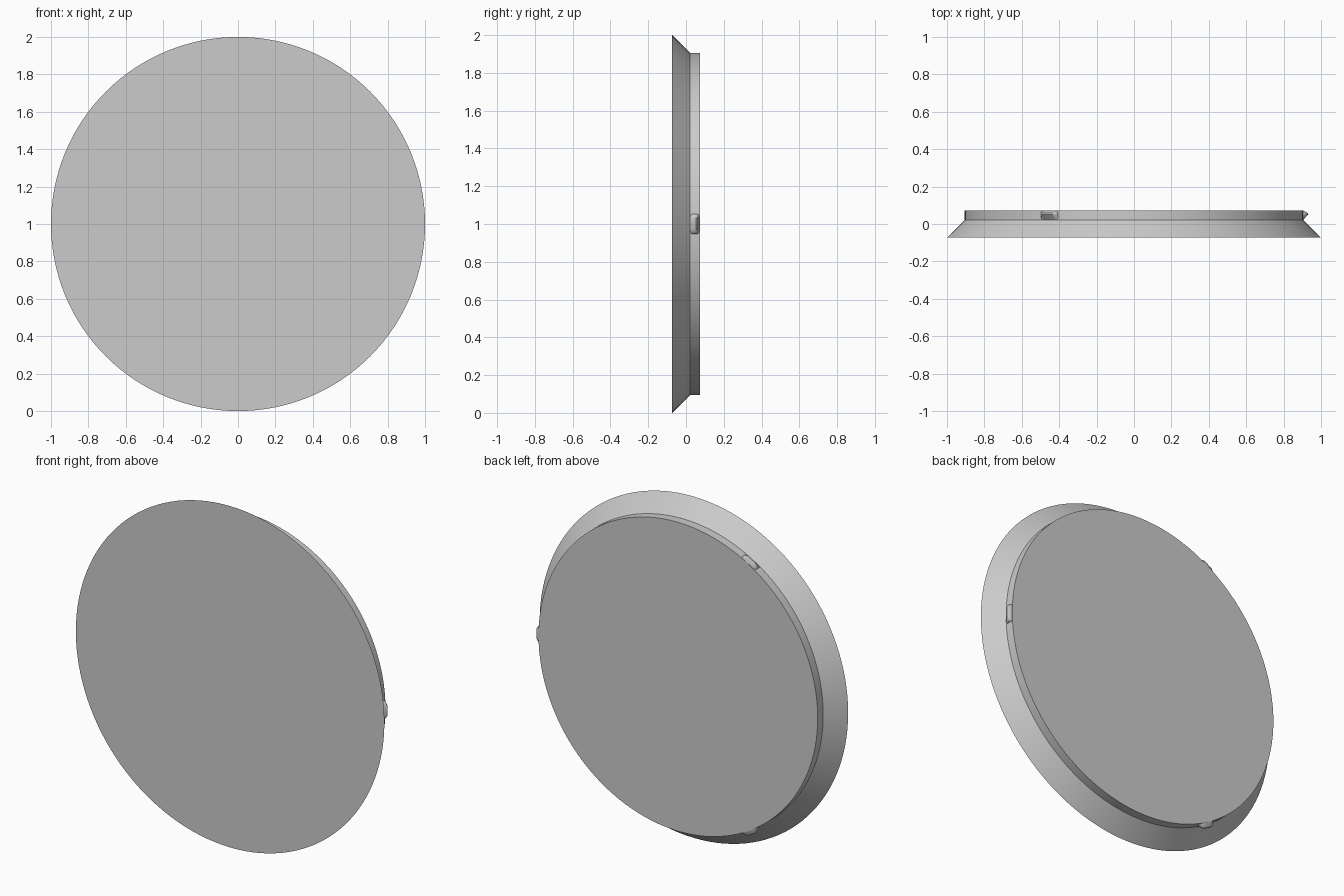
import bpy, bmesh
from math import sin, cos, pi, tau

if "Cube" in bpy.data.objects:
    bpy.data.objects.remove(bpy.data.objects["Cube"])

CENTRE_Z = 1.0
SEGMENTS = 128


def polar(radius, y, angle, tangent=0.0):
    """Point on the disc axis system: radial, depth, angle and sideways offset."""
    return (radius * cos(angle) - tangent * sin(angle), y,
            CENTRE_Z + radius * sin(angle) + tangent * cos(angle))


def loft(name, rings, sharp_angle):
    """Skin closed rings of points and cap both ends."""
    bm = bmesh.new()
    loops = [[bm.verts.new(p) for p in ring] for ring in rings]
    n = len(loops[0])
    for a, b in zip(loops, loops[1:]):
        for i in range(n):
            j = (i + 1) % n
            bm.faces.new((a[i], a[j], b[j], b[i]))
    bm.faces.new(loops[0])
    bm.faces.new(loops[-1])
    bmesh.ops.recalc_face_normals(bm, faces=bm.faces)
    mesh = bpy.data.meshes.new(name)
    bm.to_mesh(mesh)
    bm.free()
    obj = bpy.data.objects.new(name, mesh)
    bpy.context.collection.objects.link(obj)
    bpy.ops.object.select_all(action='DESELECT')
    obj.select_set(True)
    bpy.context.view_layer.objects.active = obj
    bpy.ops.object.shade_smooth_by_angle(angle=sharp_angle)
    return obj


# Lid disc: wide front face, chamfered rim, narrower plug at the back
profile = [(1.0, -0.073), (0.905, 0.022), (0.905, 0.073)]
loft("lid_disc",
     [[polar(r, y, tau * i / SEGMENTS) for i in range(SEGMENTS)]
      for r, y in profile], pi / 6)

# Three small wedge-shaped snap lugs around the plug
for k in range(3):
    angle = tau * k / 3
    rings = []
    for t, height in [(-0.052, 0.0), (-0.044, 0.6), (-0.028, 1.0),
                      (0.028, 1.0), (0.044, 0.6), (0.052, 0.0)]:
        inset = 0.008 * (1 - height)
        section = [(0.885, 0.021 + inset), (0.904, 0.021 + inset),
                   (0.904 + 0.028 * height, 0.052),
                   (0.904 + 0.026 * height, 0.058),
                   (0.904, 0.072 - inset), (0.885, 0.072 - inset)]
        rings.append([polar(r, y, angle, t) for r, y in section])
    loft(f"snap_lug_{k + 1}", rings, pi / 5)
